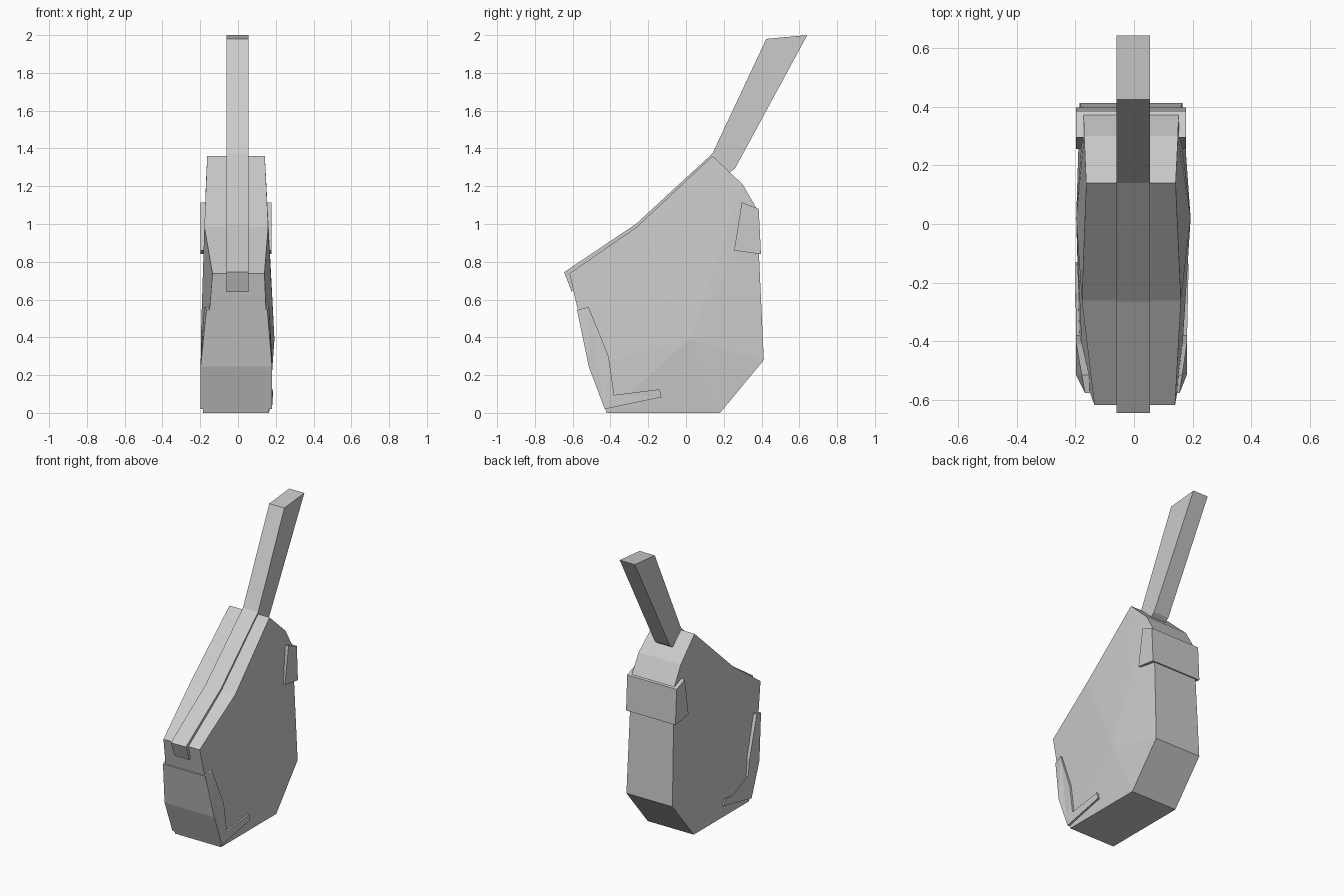
import bpy
import bmesh

if "Cube" in bpy.data.objects:
    bpy.data.objects.remove(bpy.data.objects["Cube"])


def sided_part(name, profile, apex=None):
    """Build a solid from side profile points (y, z, left x, right x).
    apex = (y, z, left x, right x) bulges both sides to a point."""
    bm = bmesh.new()
    left = [bm.verts.new((l, y, z)) for y, z, l, r in profile]
    right = [bm.verts.new((r, y, z)) for y, z, l, r in profile]
    n = len(profile)
    for i in range(n):
        j = (i + 1) % n
        bm.faces.new((left[i], left[j], right[j], right[i]))
    if apex:
        y, z, l, r = apex
        for side, x in ((left, l), (right, r)):
            tip = bm.verts.new((x, y, z))
            for i in range(n):
                bm.faces.new((side[i], side[(i + 1) % n], tip))
    else:
        caps = [bm.faces.new(left), bm.faces.new(right)]
        bmesh.ops.triangulate(bm, faces=caps)
    bmesh.ops.recalc_face_normals(bm, faces=bm.faces)
    mesh = bpy.data.meshes.new(name)
    bm.to_mesh(mesh)
    bm.free()
    obj = bpy.data.objects.new(name, mesh)
    bpy.context.collection.objects.link(obj)
    return obj


def constant_width(points, l, r):
    return [(y, z, l, r) for y, z in points]


# Faceted main body, bulging on both sides
sided_part("body", [
    (0.14, 1.36, -0.163, 0.142),
    (-0.26, 0.985, -0.178, 0.16),
    (-0.617, 0.738, -0.135, 0.14),
    (-0.505, 0.25, -0.175, 0.16),
    (-0.42, 0.0, -0.185, 0.165),
    (0.18, 0.0, -0.185, 0.165),
    (0.412, 0.28, -0.185, 0.165),
    (0.375, 1.08, -0.172, 0.152),
    (0.30, 1.21, -0.17, 0.15),
], apex=(0.02, 0.39, -0.197, 0.193))

# Central spine running up the front slope into the slanted handle
sided_part("spine_handle", constant_width([
    (-0.605, 0.64), (-0.645, 0.745), (-0.265, 1.0), (0.14, 1.373),
    (0.425, 1.98), (0.642, 2.0), (0.26, 1.295), (0.225, 1.27),
    (0.10, 1.25), (-0.25, 0.93), (-0.57, 0.69),
], -0.06, 0.055))

# Front guard with hooked lower side arms
sided_part("front_guard", [
    (-0.577, 0.545, -0.167, 0.155),
    (-0.515, 0.56, -0.178, 0.165),
    (-0.41, 0.30, -0.197, 0.18),
    (-0.38, 0.095, -0.198, 0.181),
    (-0.14, 0.125, -0.199, 0.186),
    (-0.13, 0.083, -0.199, 0.184),
    (-0.43, 0.02, -0.198, 0.18),
    (-0.515, 0.245, -0.198, 0.18),
])

# Rear clasp wrapping the upper back
sided_part("rear_clasp", constant_width([
    (0.295, 1.115), (0.385, 1.08), (0.397, 0.84), (0.255, 0.86),
], -0.198, 0.178))
